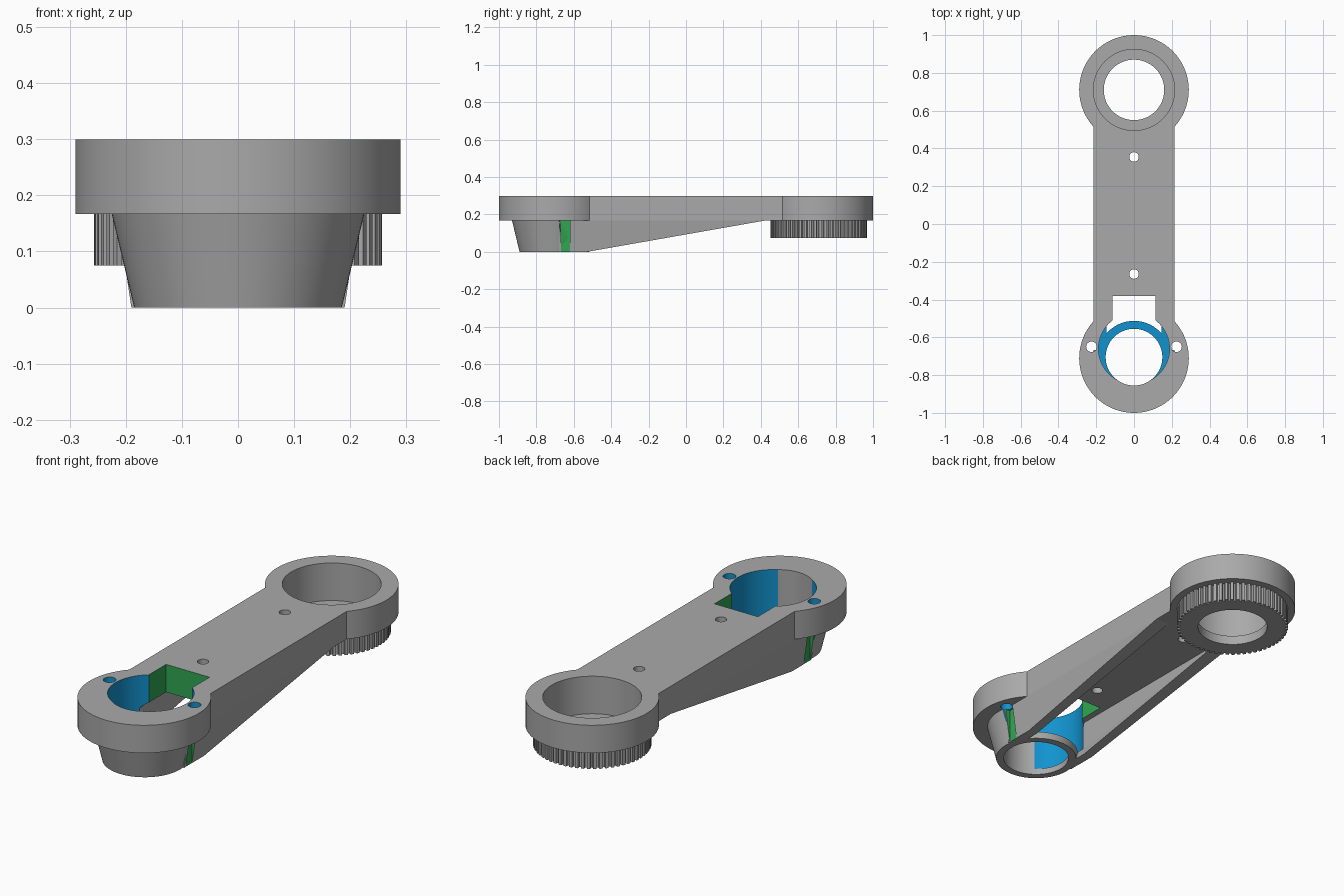
import bpy, bmesh, math

if "Cube" in bpy.data.objects:
    bpy.data.objects.remove(bpy.data.objects["Cube"])

# Colours shared by every part, in slot order
MATS = []
for name, col in (("grey", (0.40, 0.40, 0.40)),
                  ("blue", (0.006, 0.29, 0.62)),
                  ("green", (0.03, 0.38, 0.085))):
    m = bpy.data.materials.new(name)
    m.diffuse_color = (*col, 1)
    m.use_nodes = True
    m.node_tree.nodes["Principled BSDF"].inputs["Base Color"].default_value = m.diffuse_color
    MATS.append(m)
GREY, BLUE, GREEN = range(3)

FRONT, REAR = -0.705, 0.71      # hub centres along y
TOP, MID = 0.30, 0.167          # plate top and underside


def loft(name, low, high, color=GREY):
    """Closed solid between two matching rings of 3D points."""
    bm = bmesh.new()
    a = [bm.verts.new(p) for p in low]
    b = [bm.verts.new(p) for p in high]
    n = len(a)
    bm.faces.new(a[::-1])
    bm.faces.new(b)
    for i in range(n):
        j = (i + 1) % n
        bm.faces.new((a[i], a[j], b[j], b[i]))
    bmesh.ops.recalc_face_normals(bm, faces=bm.faces)
    for f in bm.faces:
        f.material_index = color
    me = bpy.data.meshes.new(name)
    bm.to_mesh(me)
    bm.free()
    for m in MATS:
        me.materials.append(m)
    ob = bpy.data.objects.new(name, me)
    bpy.context.collection.objects.link(ob)
    return ob


def prism(name, pts, z0, z1, color=GREY):
    return loft(name, [(x, y, z0) for x, y in pts], [(x, y, z1) for x, y in pts], color)


def circle(cx, cy, r, n=96):
    return [(cx + r * math.cos(2 * math.pi * i / n),
             cy + r * math.sin(2 * math.pi * i / n)) for i in range(n)]


def rect(x0, x1, y0, y1):
    return [(x0, y0), (x1, y0), (x1, y1), (x0, y1)]


def cut(parts, tool):
    """Subtract the tool from each part, then discard it."""
    tool.hide_render = True
    for ob in parts:
        bpy.context.view_layer.objects.active = ob
        mod = ob.modifiers.new("cut", 'BOOLEAN')
        mod.operation = 'DIFFERENCE'
        mod.solver = 'EXACT'
        mod.object = tool
        bpy.ops.object.modifier_apply(modifier=mod.name)
    bpy.data.objects.remove(tool)


# Arm plate outline: two round ends joined by a straight bar
R, W = 0.29, 0.215
a0 = math.asin(W / R)
outline = []
for cy, start in ((REAR, -math.pi / 2 + a0), (-REAR, math.pi / 2 + a0)):
    sweep = 2 * (math.pi - a0)
    for i in range(81):
        t = start + sweep * i / 80
        outline.append((R * math.cos(t), cy + R * math.sin(t)))
plate = prism("arm_plate", outline, MID, TOP)

# Tapered front socket
socket = loft("front_socket",
              [(x, y, 0) for x, y in circle(0, FRONT, 0.185)],
              [(x, y, MID) for x, y in circle(0, FRONT, 0.225)])

# Wedge-shaped side rails under the plate
profile = [(-0.68, 0), (-0.53, 0), (0.42, MID), (-0.68, MID)]
rails = []
for side, s in (("left", -1), ("right", 1)):
    rails.append(loft(side + "_rail",
                      [(s * 0.145, y, z) for y, z in profile],
                      [(s * (0.19 + 0.025 * z / MID), y, z) for y, z in profile]))

# Toothed ring under the rear hub
TEETH = 60
teeth = []
for i in range(TEETH):
    for f, r in ((0.0, 0.257), (0.5, 0.257), (0.6, 0.243), (0.9, 0.243)):
        t = 2 * math.pi * (i + f) / TEETH
        teeth.append((r * math.cos(t), REAR + r * math.sin(t)))
pulley = prism("toothed_ring", teeth, 0.075, MID)

# Rear hub: through hole and wide recess
cut([pulley], prism("hole", circle(0, REAR, 0.16), 0, 0.2))
cut([plate, pulley], prism("recess", circle(0, REAR, 0.215), 0.12, 0.4))

# Front hub: through bore, offset pocket, and rectangular notch
front = [plate, socket] + rails
cut(front, prism("bore", circle(0, FRONT, 0.15), -0.1, 0.4))
cut(front, prism("pocket", circle(0, -0.66, 0.188), 0.03, 0.4, BLUE))
cut([plate], prism("notch", rect(-0.115, 0.115, -0.66, -0.38), 0.1, 0.4, GREEN))

# Screw holes and clearance slots beside the socket
for s in (-1, 1):
    x0, x1 = sorted((s * 0.189, s * 0.3))
    cut([socket] + rails, prism("slot", rect(x0, x1, -0.668, -0.62), -0.1, 0.2, GREEN))
    cut([plate, socket], prism("screw", circle(s * 0.225, -0.65, 0.028, 32), -0.1, 0.4, BLUE))

# Small holes along the bar
for y in (0.355, -0.265):
    cut([plate], prism("pin", circle(0, y, 0.025, 32), 0.1, 0.4))

# Smooth round walls, keep hard edges
for ob in [plate, socket, pulley] + rails:
    bpy.ops.object.select_all(action='DESELECT')
    ob.select_set(True)
    bpy.context.view_layer.objects.active = ob
    bpy.ops.object.shade_smooth_by_angle(angle=math.radians(25))
